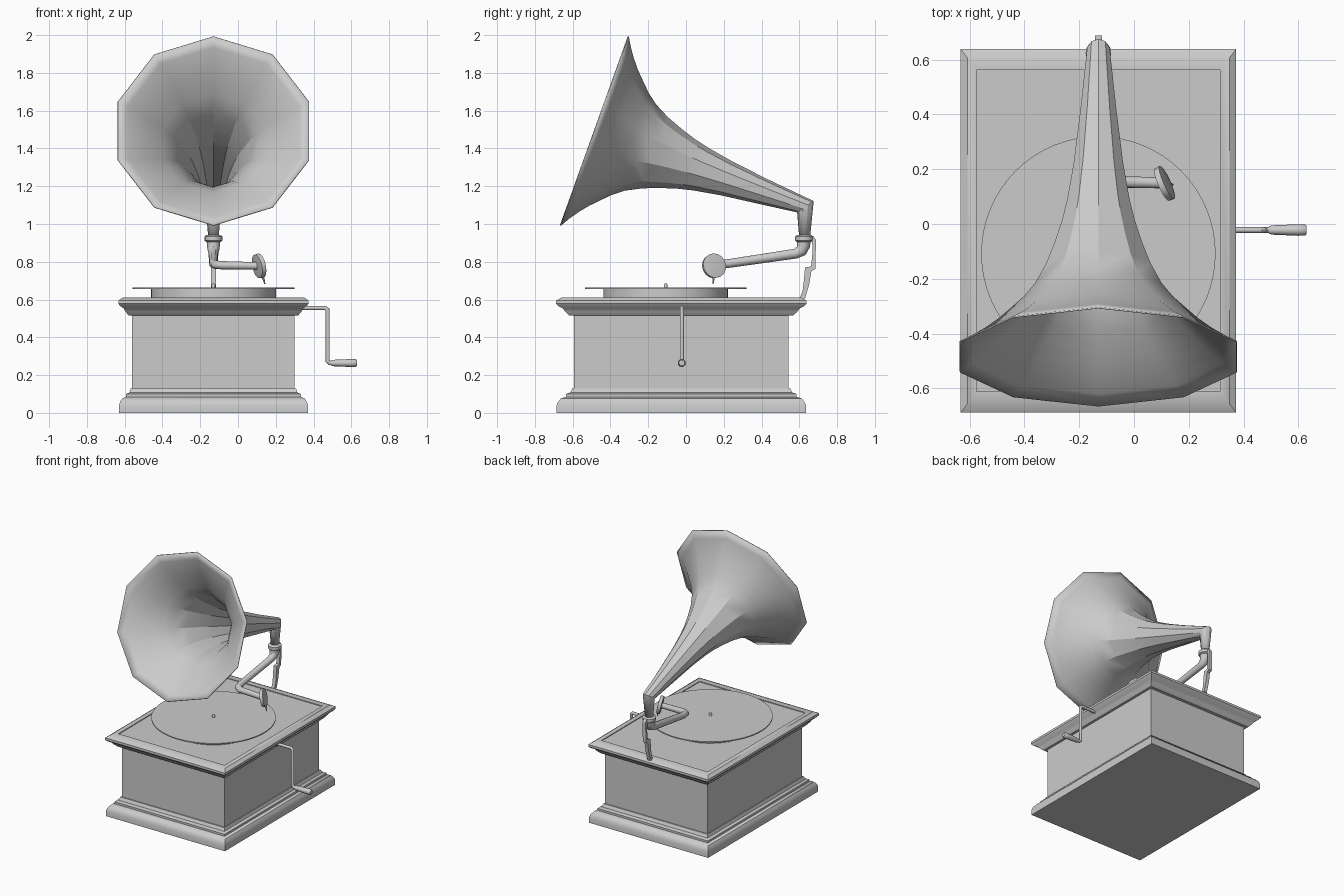
import bpy, bmesh, math
from mathutils import Vector

if "Cube" in bpy.data.objects:
    bpy.data.objects.remove(bpy.data.objects["Cube"])

CX = -0.13  # centre line of cabinet, record and horn


def make(name, bm, angle=30):
    bmesh.ops.recalc_face_normals(bm, faces=bm.faces)
    me = bpy.data.meshes.new(name)
    bm.to_mesh(me)
    bm.free()
    ob = bpy.data.objects.new(name, me)
    bpy.context.collection.objects.link(ob)
    bpy.ops.object.select_all(action='DESELECT')
    bpy.context.view_layer.objects.active = ob
    ob.select_set(True)
    bpy.ops.object.shade_smooth_by_angle(angle=math.radians(angle))
    return ob


def loft(name, rings, caps=(True, True), angle=30):
    bm = bmesh.new()
    vs = [[bm.verts.new(p) for p in ring] for ring in rings]
    n = len(vs[0])
    for a, b in zip(vs, vs[1:]):
        for i in range(n):
            j = (i + 1) % n
            bm.faces.new((a[i], a[j], b[j], b[i]))
    if caps[0]:
        bm.faces.new(vs[0])
    if caps[1]:
        bm.faces.new(vs[-1])
    return make(name, bm, angle)


def tube(name, path, sides=12, up=(0, 0, 1), caps=(True, True), angle=40):
    """Mitred sweep along points (x, y, z, radius)."""
    pts = [Vector(p[:3]) for p in path]
    dirs = [(b - a).normalized() for a, b in zip(pts, pts[1:])]
    u = Vector(up)
    u = (u - dirs[0] * u.dot(dirs[0])).normalized()
    rings = []
    for i, p in enumerate(pts):
        din = dirs[max(i - 1, 0)]
        dout = dirs[min(i, len(dirs) - 1)]
        n = (din + dout).normalized()
        v = din.cross(u)
        ring = []
        for k in range(sides):
            a = 2 * math.pi * k / sides
            o = (u * math.cos(a) + v * math.sin(a)) * path[i][3]
            ring.append(p + o - din * (o.dot(n) / din.dot(n)))
        rings.append(ring)
        u = din.rotation_difference(dout) @ u
    return loft(name, rings, caps, angle)


# Cabinet: moulded rectangular profile (half width, height), deeper than wide
profile = [(.5, 0), (.5, .04), (.494, .06), (.482, .077), (.463, .085), (.463, .1),
           (.445, .108), (.437, .13), (.43, .13), (.43, .515), (.448, .515),
           (.465, .535), (.475, .553), (.495, .567), (.503, .578), (.503, .595),
           (.478, .612), (.445, .612), (.445, .606)]
loft("cabinet", [[(CX + sx * h, -.025 + sy * h * 1.32, z)
                  for sx, sy in ((-1, -1), (1, -1), (1, 1), (-1, 1))]
                 for h, z in profile])

# Platter, record and spindle
RY = -.108
tube("platter", [(CX, RY, .6, .33), (CX, RY, .656, .33)], 48, (1, 0, 0))
tube("record", [(CX, RY, .656, .428), (CX, RY, .664, .428)], 64, (1, 0, 0))
tube("spindle", [(CX, RY, .66, .01), (CX, RY, .678, .01), (CX, RY, .685, .006)], 10, (1, 0, 0))

# Ten-sided horn: straight tilted axis, then a mitred elbow going down
mouth = Vector((CX, -.483, 1.492))
back = Vector((0, .941, -.338))
flare = [(0, .533), (.03, .482), (.065, .432), (.105, .383), (.15, .337), (.2, .287),
         (.257, .243), (.34, .2), (.43, .166), (.515, .139), (.6, .119), (.74, .095),
         (.95, .069), (1.185, .043)]
horn_path = [(*(mouth + back * t), r) for t, r in flare] + [(CX, .628, .93, .029)]
horn = tube("horn", horn_path, 10, (0, 0, 1), (False, False), 30)
shell = horn.modifiers.new("thickness", 'SOLIDIFY')
shell.thickness = .006
shell.offset = -1

# Collar under the elbow
tube("collar", [(CX, .625, .905, .038), (CX, .625, .912, .047), (CX, .625, .934, .047),
                (CX, .625, .942, .036)], 16, (1, 0, 0))

# Tone arm: down, forward, then across to the sound box
tube("tone_arm", [(CX, .625, .92, .037), (CX, .622, .885, .034), (CX, .61, .858, .03),
                  (CX, .58, .843, .026), (CX, .22, .79, .023), (CX + .01, .175, .785, .023),
                  (CX + .04, .155, .782, .022), (.1, .15, .778, .02)], 12, (1, 0, 0))

# Sound box disc and needle
c = Vector((.112, .148, .778))
n = Vector((.9, .4, .2)).normalized()
tube("sound_box", [(*(c + n * d), r) for d, r in
                   ((-.014, .05), (-.012, .064), (.01, .066), (.012, .052))], 16)
tube("needle", [(.125, .148, .73, .007), (.135, .145, .71, .006), (.142, .143, .683, .003)], 8, (1, 0, 0))

# Rear bracket: side outline given thickness
outline = [(.64, .932), (.674, .936), (.688, .915), (.685, .762), (.664, .75), (.652, .68),
           (.63, .605), (.602, .605), (.618, .65), (.625, .71), (.63, .77), (.662, .775),
           (.67, .85), (.668, .905), (.64, .908)]
loft("rear_bracket", [[(CX + s * .013, y, z) for y, z in outline] for s in (-1, 1)])

# Crank with grip
KY = -.022
tube("crank", [(.28, KY, .556, .011), (.462, KY, .556, .011), (.474, KY, .545, .011),
               (.474, KY, .275, .011), (.486, KY, .264, .011), (.52, KY, .264, .011)], 10)
tube("crank_grip", [(.493, KY, .264, .013), (.505, KY, .264, .017), (.6, KY, .264, .021),
                    (.625, KY, .264, .02), (.631, KY, .264, .015)], 12)
